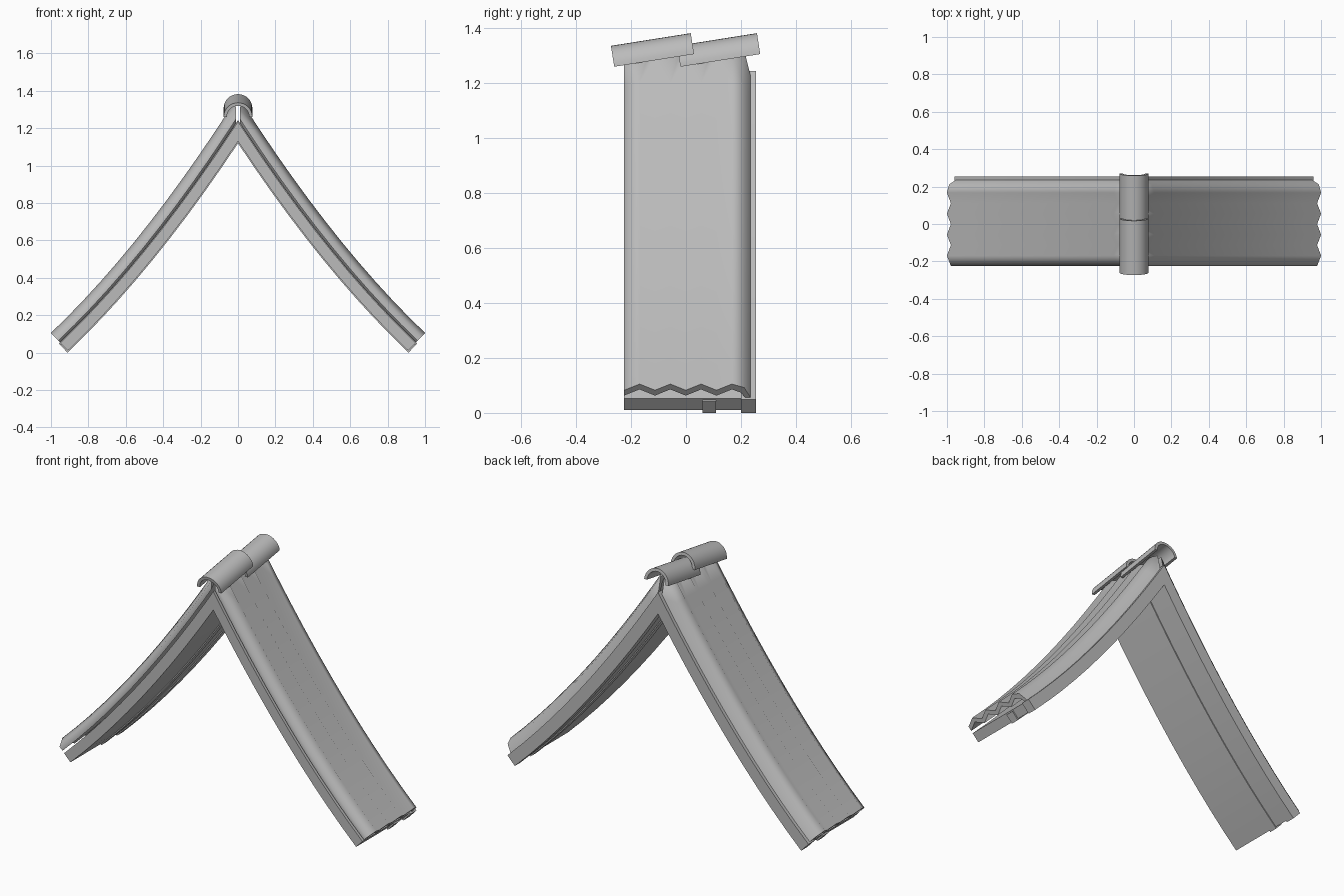
import bpy, bmesh, math
from mathutils import Vector, Matrix

cube = bpy.data.objects.get("Cube")
if cube:
    bpy.data.objects.remove(cube)

grey = bpy.data.materials.new("warm_grey")
grey.use_nodes = True
COLOUR = (0.5, 0.5, 0.5, 1)
grey.diffuse_color = COLOUR
grey.node_tree.nodes["Principled BSDF"].inputs["Base Color"].default_value = COLOUR

EAVE = 0.91      # x of the underside at the eave
STEPS = 10


def finish(bm, name, angle):
    bmesh.ops.recalc_face_normals(bm, faces=bm.faces)
    mesh = bpy.data.meshes.new(name)
    bm.to_mesh(mesh)
    bm.free()
    mesh.materials.append(grey)
    obj = bpy.data.objects.new(name, mesh)
    bpy.context.collection.objects.link(obj)
    bpy.ops.object.select_all(action='DESELECT')
    obj.select_set(True)
    bpy.context.view_layer.objects.active = obj
    bpy.ops.object.shade_smooth_by_angle(angle=math.radians(angle))
    return obj


def skin(bm, rings):
    """Join closed rings of points into a capped solid."""
    loops = [[bm.verts.new(p) for p in ring] for ring in rings]
    for a, b in zip(loops, loops[1:]):
        for i in range(len(a)):
            j = (i + 1) % len(a)
            bm.faces.new((a[i], a[j], b[j], b[i]))
    bm.faces.new(loops[0])
    bm.faces.new(loops[-1][::-1])


def cut(bm, point, normal):
    geom = bm.verts[:] + bm.edges[:] + bm.faces[:]
    res = bmesh.ops.bisect_plane(bm, geom=geom, plane_co=point, plane_no=normal,
                                 clear_outer=True)
    edges = [e for e in res["geom_cut"] if isinstance(e, bmesh.types.BMEdge)]
    bmesh.ops.holes_fill(bm, edges=edges)


def slope_part(name, section, extra=0.0, ridge_x=0.0, top=None, angle=30):
    """Sweep a (y, height) section down the sagging slope on both sides."""
    for side, sign in (("left", 1), ("right", -1)):
        rings = []
        for k in range(-2, STEPS + 1):
            x = EAVE * k / STEPS + (extra if k == STEPS else 0)
            z = 1.13 - 1.51 * x + 0.307 * x * x
            normal = Vector((1.51 - 0.614 * x, 0, 1)).normalized()
            rings.append([Vector((x, y, z)) + normal * n for y, n in section])
        bm = bmesh.new()
        skin(bm, rings)
        cut(bm, (ridge_x, 0, 0), (-1, 0, 0))
        if top:
            cut(bm, (0, 0, top), (0, 0, 1))
        bmesh.ops.scale(bm, vec=(sign, 1, 1), verts=bm.verts)
        finish(bm, f"{side}_{name}", angle)


def box(y0, y1, n0, n1):
    return [(y0, n0), (y1, n0), (y1, n1), (y0, n1)]


# Timber under the roofing
slope_part("roof_board", box(-0.225, 0.235, 0.0, 0.058))
slope_part("batten", box(0.06, 0.11, -0.006, 0.05), extra=0.006)
slope_part("barge_board", box(0.2, 0.255, -0.006, 0.062), extra=0.006)

# Corrugated roofing with a turned-down rear edge
upper = [(-0.225 + 0.056 * i, 0.131 if i % 2 else 0.1) for i in range(8)]
lower = [(y, n - 0.027) for y, n in upper]
upper += [(0.212, 0.113), (0.24, 0.052)]
lower += [(0.2, 0.088), (0.222, 0.052)]
slope_part("corrugated_roofing", upper + lower[::-1], ridge_x=0.012, top=1.315, angle=70)


# Half-round ridge tiles, each tilted over the next
def ridge_tile(name, y):
    arcs = [(r, math.pi * i / 16) for r in (0.077, 0.06) for i in range(17)]
    outline = [(r * math.cos(a), r * math.sin(a)) for r, a in arcs]
    outline = outline[:17] + outline[:16:-1]
    bm = bmesh.new()
    skin(bm, [[Vector((x, end, z)) for x, z in outline] for end in (-0.147, 0.147)])
    tilt = Matrix.Translation((0, y, 1.283)) @ Matrix.Rotation(math.radians(9), 4, 'X')
    bm.transform(tilt)
    finish(bm, name, 40)


ridge_tile("front_ridge_tile", -0.116)
ridge_tile("rear_ridge_tile", 0.125)
